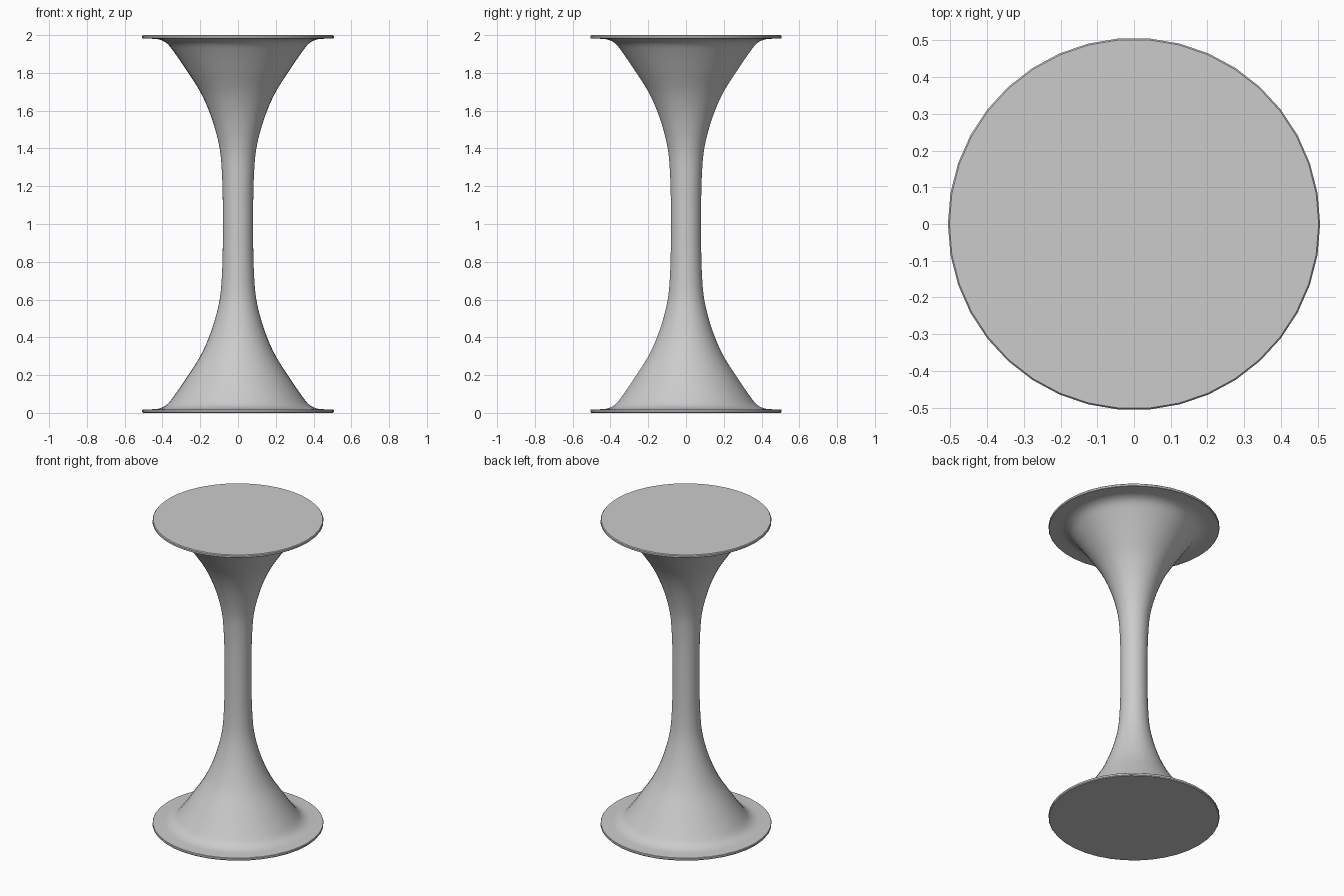
import bpy, bmesh, math
from mathutils import Vector

if "Cube" in bpy.data.objects:
    bpy.data.objects.remove(bpy.data.objects["Cube"])

SIDES = 38


def lathe(name, profile):
    """Revolve (radius, z) points about z and cap both ends."""
    bm = bmesh.new()
    rings = []
    for r, z in profile:
        rings.append([bm.verts.new((r * math.cos(2 * math.pi * i / SIDES),
                                    r * math.sin(2 * math.pi * i / SIDES), z))
                      for i in range(SIDES)])
    for a, b in zip(rings, rings[1:]):
        for i in range(SIDES):
            j = (i + 1) % SIDES
            bm.faces.new((a[i], a[j], b[j], b[i]))
    bm.faces.new(rings[0][::-1])
    bm.faces.new(rings[-1])
    mesh = bpy.data.meshes.new(name)
    bm.to_mesh(mesh)
    bm.free()
    ob = bpy.data.objects.new(name, mesh)
    bpy.context.collection.objects.link(ob)
    bpy.ops.object.select_all(action='DESELECT')
    ob.select_set(True)
    bpy.context.view_layer.objects.active = ob
    bpy.ops.object.shade_smooth_by_angle(angle=math.radians(40))
    return ob


def smooth(points, steps=4):
    """Catmull-Rom curve through the profile points."""
    p = [Vector(q) for q in points]
    p = [2 * p[0] - p[1]] + p + [2 * p[-1] - p[-2]]
    out = []
    for a, b, c, d in zip(p, p[1:], p[2:], p[3:]):
        for k in range(steps):
            t = k / steps
            out.append(0.5 * (2 * b + (c - a) * t + (2 * a - 5 * b + 4 * c - d) * t ** 2
                              + (3 * b - a - 3 * c + d) * t ** 3))
    return [tuple(v) for v in out] + [tuple(p[-2])]


# Lower half of the flared profile, mirrored about z = 1
half = [(0.505, 0.003), (0.507, 0.005), (0.507, 0.016), (0.505, 0.018)]
flare = smooth([(0.46, 0.019), (0.415, 0.024), (0.375, 0.045), (0.335, 0.095), (0.27, 0.19),
                (0.20, 0.30), (0.15, 0.41), (0.115, 0.52), (0.094, 0.62),
                (0.085, 0.73), (0.081, 0.85), (0.08, 1.0)])
half = [(0.503, 0.0)] + half + flare
profile = half + [(r, 2 - z) for r, z in half[-2::-1]]

# Pedestal: bottom disc, waisted column and top disc in one skin
lathe("flared_pedestal", profile)
